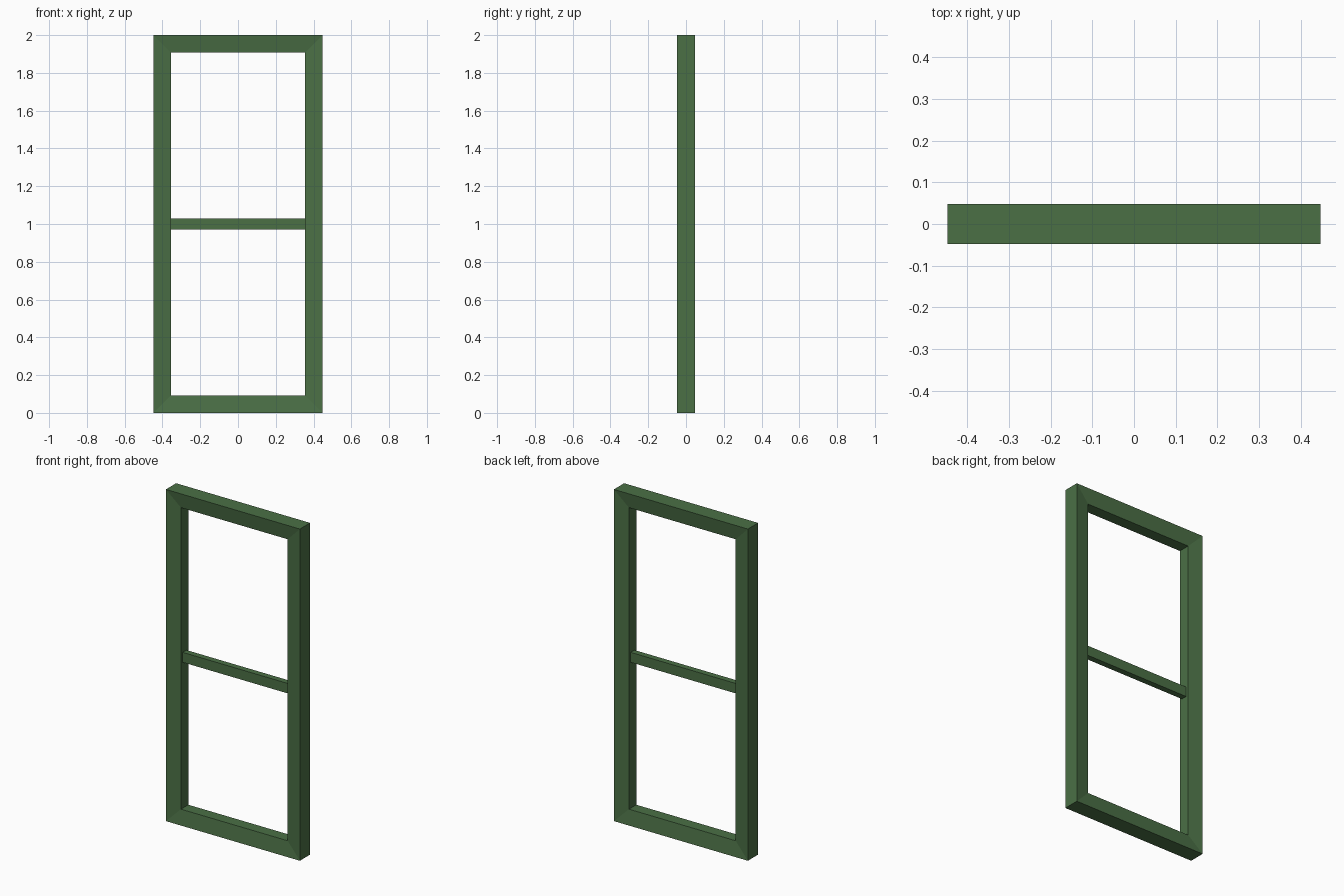
import bpy, bmesh

if "Cube" in bpy.data.objects:
    bpy.data.objects.remove(bpy.data.objects["Cube"])

green = bpy.data.materials.new("green_paint")
green.diffuse_color = (0.07, 0.16, 0.06, 1)
green.use_nodes = True
green.node_tree.nodes["Principled BSDF"].inputs["Base Color"].default_value = green.diffuse_color


def finish(name, bm):
    bmesh.ops.recalc_face_normals(bm, faces=bm.faces)
    mesh = bpy.data.meshes.new(name)
    bm.to_mesh(mesh)
    bm.free()
    mesh.materials.append(green)
    obj = bpy.data.objects.new(name, mesh)
    bpy.context.collection.objects.link(obj)
    return obj


HALF_W, HALF_H, MID_Z = 0.447, 1.0, 1.0
RAIL = 0.091       # face width of the frame members
BAR_HALF_D, BAR_HALF_H = 0.018, 0.03

# Outer frame: mitred loop whose section thins slightly towards the opening
section = [(0, -0.0485), (RAIL, -0.035), (RAIL, 0.035), (0, 0.0485)]  # (inset, y)
bm = bmesh.new()
rings = []
for sx, sz in ((-1, -1), (1, -1), (1, 1), (-1, 1)):
    rings.append([bm.verts.new((sx * (HALF_W - i), y, MID_Z + sz * (HALF_H - i)))
                  for i, y in section])
for a in range(4):
    r0, r1 = rings[a], rings[(a + 1) % 4]
    for k in range(4):
        n = (k + 1) % 4
        bm.faces.new((r0[k], r0[n], r1[n], r1[k]))
finish("outer_frame", bm)

# Middle crossbar spanning the opening
bm = bmesh.new()
bmesh.ops.create_cube(bm, size=2)
bmesh.ops.scale(bm, vec=(HALF_W - RAIL, BAR_HALF_D, BAR_HALF_H), verts=bm.verts)
finish("middle_crossbar", bm).location.z = MID_Z
